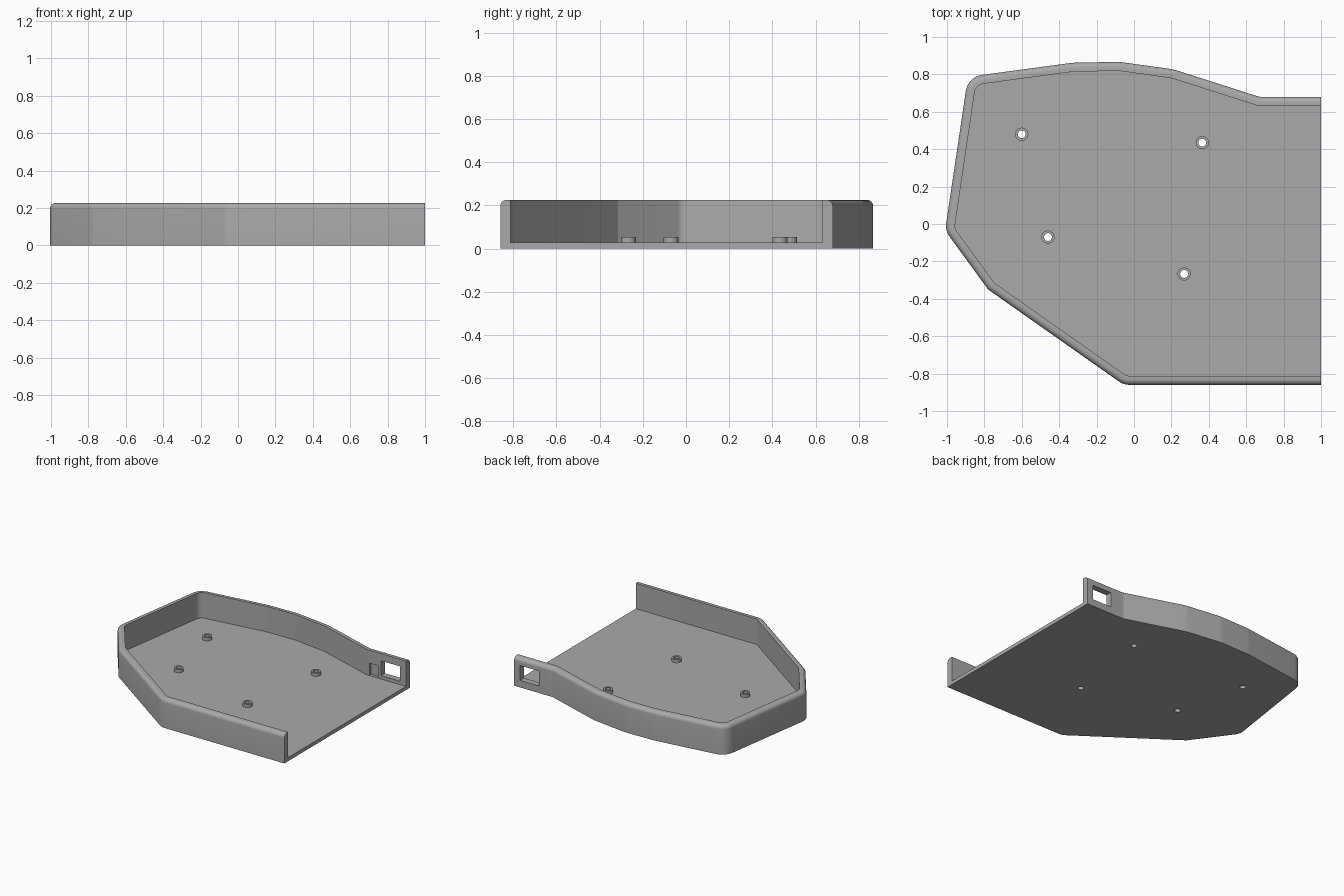
import bpy, bmesh, math
from mathutils import Vector

old = bpy.data.objects.get("Cube")
if old:
    bpy.data.objects.remove(old, do_unlink=True)

HEIGHT, WALL, FLOOR, FILLET = 0.226, 0.048, 0.028, 0.03

grey = bpy.data.materials.new("mid_grey")
grey.use_nodes = True
colour = (0.4, 0.4, 0.4, 1)
grey.diffuse_color = colour
grey.node_tree.nodes["Principled BSDF"].inputs["Base Color"].default_value = colour


def finish(name, bm):
    bmesh.ops.recalc_face_normals(bm, faces=bm.faces)
    mesh = bpy.data.meshes.new(name)
    bm.to_mesh(mesh)
    bm.free()
    mesh.materials.append(grey)
    obj = bpy.data.objects.new(name, mesh)
    bpy.context.collection.objects.link(obj)
    return obj


def rounded(corners, steps=7):
    """Replace each corner that has a radius by an arc."""
    path = []
    for i, (x, y, r) in enumerate(corners):
        p = Vector((x, y))
        if r == 0:
            path.append(p)
            continue
        a = (Vector(corners[i - 1][:2]) - p).normalized()
        b = (Vector(corners[i + 1][:2]) - p).normalized()
        half = a.angle(b) / 2
        centre = p + (a + b).normalized() * r / math.sin(half)
        start = p + a * r / math.tan(half) - centre
        end = p + b * r / math.tan(half) - centre
        for k in range(steps + 1):
            path.append(centre + start.lerp(end, k / steps).normalized() * r)
    return path


def inward(path):
    """Mitred inward offset direction at every point of a clockwise path."""
    result = []
    for i, p in enumerate(path):
        d1 = (p - path[i - 1]).normalized() if i else None
        d2 = (path[i + 1] - p).normalized() if i < len(path) - 1 else d1
        d1 = d1 or d2
        n1, n2 = Vector((d1.y, -d1.x)), Vector((d2.y, -d2.x))
        m = (n1 + n2).normalized()
        result.append(m / m.dot(n1))
    return result


# Tray outline, from the open end round the front, side and back
outline = [(1, -0.86, 0), (-0.055, -0.86, 0.1), (-0.78, -0.35, 0.06),
           (-1.01, -0.035, 0.1), (-0.888, 0.787, 0.1), (-0.33, 0.862, 0.3),
           (-0.08, 0.867, 0.3), (0.21, 0.827, 0.3), (0.67, 0.68, 0.06), (1, 0.68, 0)]
path = rounded(outline)
offsets = inward(path)

# Wall section as inset and height, with a rounded outer rim
section = [(0, 0)]
for k in range(7):
    a = k / 6 * math.pi / 2
    section.append((FILLET * (1 - math.cos(a)), HEIGHT - FILLET + FILLET * math.sin(a)))
section += [(WALL, HEIGHT), (WALL, FLOOR)]

bm = bmesh.new()
rings = [[bm.verts.new((*(p + n * s), z)) for s, z in section]
         for p, n in zip(path, offsets)]
for r0, r1 in zip(rings, rings[1:]):
    for k in range(len(section) - 1):
        bm.faces.new((r0[k], r0[k + 1], r1[k + 1], r1[k]))
bm.faces.new([r[0] for r in rings])
bm.faces.new([r[-1] for r in rings])
bm.faces.new(rings[0] + rings[-1][::-1])
tray = finish("tray", bm)


def cut(bm):
    cutter = finish("cutter", bm)
    cutter.hide_render = True
    mod = tray.modifiers.new("cut", "BOOLEAN")
    mod.operation, mod.solver, mod.object = "DIFFERENCE", "EXACT", cutter
    bpy.context.view_layer.objects.active = tray
    bpy.ops.object.modifier_apply(modifier=mod.name)
    bpy.data.objects.remove(cutter, do_unlink=True)


def box(low, high):
    bm = bmesh.new()
    bmesh.ops.create_cube(bm, size=1)
    for v in bm.verts:
        v.co = [(h + l) / 2 + c * (h - l) for c, l, h in zip(v.co, low, high)]
    return bm


# Connector window and the shallow notch beside it
cut(box((0.785, 0.6, 0.055), (0.95, 0.72, 0.17)))
cut(box((0.685, 0.6, FLOOR + 0.002), (0.76, 0.655, 0.125)))

# Mounting posts with holes through the floor
posts = [(-0.6, 0.48), (0.365, 0.435), (-0.46, -0.07), (0.268, -0.267)]
SIDES, OUTER, BORE, TOP = 32, 0.035, 0.021, 0.053
for i, (x, y) in enumerate(posts):
    bm = bmesh.new()
    bmesh.ops.create_cone(bm, cap_ends=True, segments=SIDES, radius1=BORE,
                          radius2=BORE, depth=0.2)
    bmesh.ops.translate(bm, verts=bm.verts, vec=(x, y, 0))
    cut(bm)
    bm = bmesh.new()
    profile = [(BORE, FLOOR), (OUTER, FLOOR), (OUTER, TOP), (BORE, TOP)]
    loops = [[bm.verts.new((x + r * math.cos(a), y + r * math.sin(a), z)) for r, z in profile]
             for a in (math.tau * k / SIDES for k in range(SIDES))]
    for k in range(SIDES):
        for j in range(4):
            m = (j + 1) % 4
            bm.faces.new((loops[k - 1][j], loops[k - 1][m], loops[k][m], loops[k][j]))
    finish(f"mounting_post_{i + 1}", bm)

# Smooth the curved surfaces and keep the hard edges
for obj in bpy.context.collection.objects:
    if obj.name == "tray" or obj.name.startswith("mounting_post"):
        obj.select_set(True)
        bpy.context.view_layer.objects.active = obj
        bpy.ops.object.shade_smooth_by_angle(angle=math.radians(30))
        obj.select_set(False)
